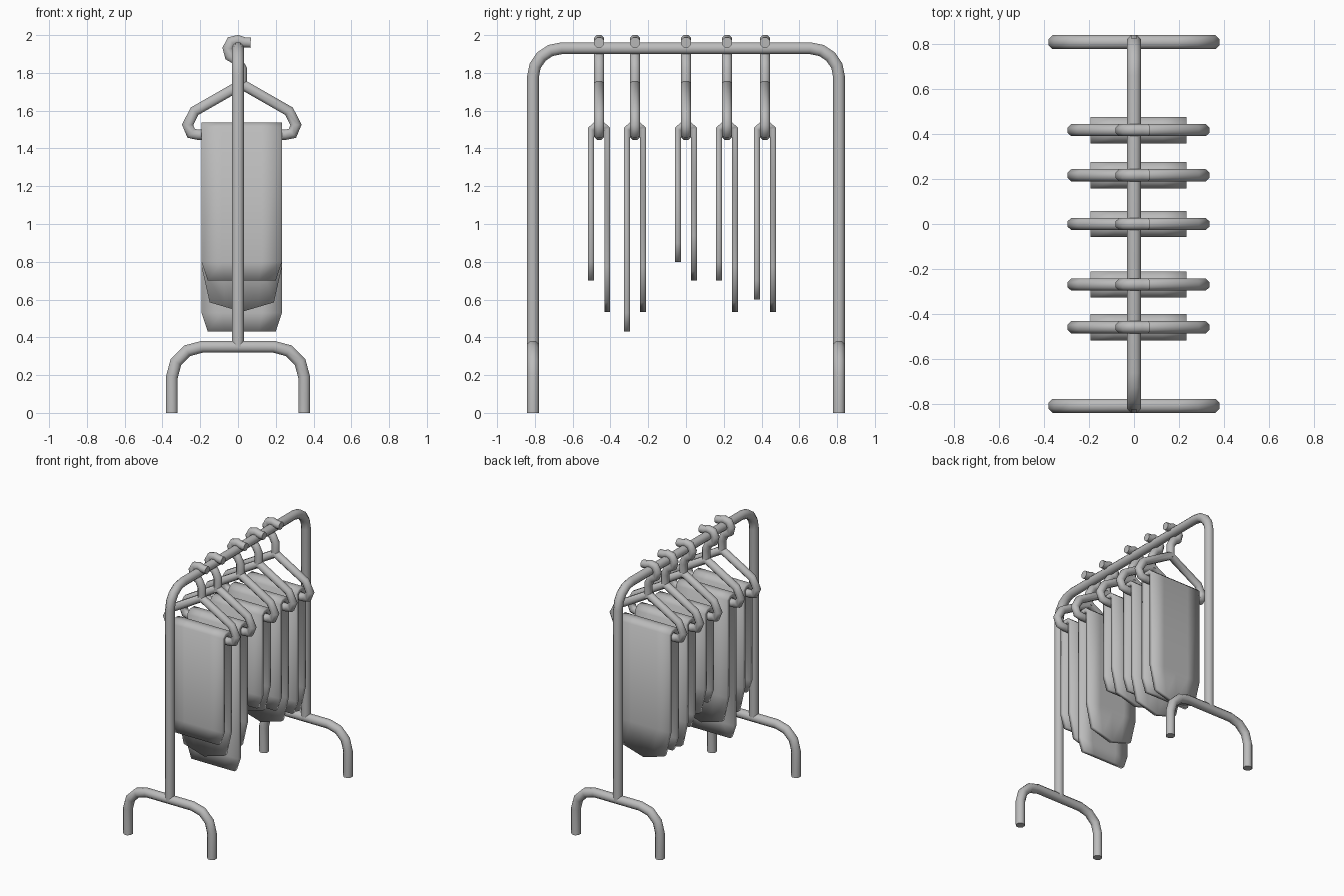
import bpy, bmesh, math
from mathutils import Vector

cube = bpy.data.objects.get("Cube")
if cube:
    bpy.data.objects.remove(cube, do_unlink=True)

grey = bpy.data.materials.new("plain grey")
grey.use_nodes = True
GREY = (0.5, 0.5, 0.5, 1)
grey.diffuse_color = GREY
grey.node_tree.nodes["Principled BSDF"].inputs["Base Color"].default_value = GREY


def make_object(name, bm, sharp_angle):
    bmesh.ops.recalc_face_normals(bm, faces=bm.faces)
    mesh = bpy.data.meshes.new(name)
    bm.to_mesh(mesh)
    bm.free()
    mesh.materials.append(grey)
    obj = bpy.data.objects.new(name, mesh)
    bpy.context.collection.objects.link(obj)
    bpy.ops.object.select_all(action='DESELECT')
    obj.select_set(True)
    bpy.context.view_layer.objects.active = obj
    bpy.ops.object.shade_smooth_by_angle(angle=math.radians(sharp_angle))
    return obj


def tube(name, path, radius, place, closed=False, sides=8):
    """Sweep a mitred round tube along a flat path; place(u, v, depth) gives 3D."""
    pts = [Vector(p) for p in path]
    n = len(pts)
    bm = bmesh.new()
    rings = []
    for i, p in enumerate(pts):
        before = pts[i - 1] if i or closed else None
        after = pts[(i + 1) % n] if i < n - 1 or closed else None
        d_in = (p - before).normalized() if before else (after - p).normalized()
        d_out = (after - p).normalized() if after else d_in
        mean = (d_in + d_out).normalized()
        side = Vector((-mean.y, mean.x)) / max(mean.dot(d_in), 0.6)
        ring = []
        for k in range(sides):
            a = math.tau * (k + 0.5) / sides
            r = radius / math.cos(math.pi / sides)
            q = p + side * math.cos(a) * r
            ring.append(bm.verts.new(place(q.x, q.y, math.sin(a) * r)))
        rings.append(ring)
    for i in range(n if closed else n - 1):
        a, b = rings[i], rings[(i + 1) % n]
        for k in range(sides):
            m = (k + 1) % sides
            bm.faces.new((a[k], a[m], b[m], b[k]))
    if not closed:
        bm.faces.new(rings[0])
        bm.faces.new(rings[-1])
    return make_object(name, bm, 60)


def arch(half, top, bottom, bend, steps):
    """Upside-down U with rounded corners."""
    right = [(half, bottom)]
    for s in range(steps + 1):
        a = math.pi / 2 * s / steps
        right.append((half - bend + bend * math.cos(a), top - bend + bend * math.sin(a)))
    return right + [(-u, v) for u, v in reversed(right)]


# Rail frame and the two arched feet
tube("rail_frame", arch(0.81, 1.93, 0.35, 0.15, 4), 0.031, lambda u, v, d: (d, u, v))
for name, y in (("front_foot", -0.81), ("back_foot", 0.81)):
    tube(name, arch(0.35, 0.35, 0, 0.16, 3), 0.031, lambda u, v, d: (u, y + d, v))

MID = 0.02
ARM = [(0.25, 1.597), (0.287, 1.525), (0.268, 1.48), (0.23, 1.472)]
HOOK = [(0.02, 1.72), (0.02, 1.82), (-0.005, 1.868), (-0.043, 1.89), (-0.054, 1.93),
        (-0.035, 1.965), (0.0, 1.973), (0.03, 1.962), (0.067, 1.96)]


def hanger(label, y):
    place = lambda u, v, d: (u, y + d, v)
    loop = [(MID, 1.74)] + [(MID + u, v) for u, v in ARM]
    loop += [(MID - u, v) for u, v in reversed(ARM)]
    tube(label + "_hanger_frame", loop, 0.027, place, closed=True)
    tube(label + "_hanger_hook", HOOK, 0.027, place)


def garment(label, y, front_hem, back_hem):
    """Sheet draped over the bar: straight front hem, pointed back hem."""
    # rows: y offset, height, half width, rise of the hem towards the sides
    rows = [(-0.043, front_hem, 0.18, 0), (-0.043, front_hem + 0.1, 0.213, 0),
            (-0.043, 1.503, 0.213, 0), (-0.02, 1.523, 0.213, 0),
            (0.02, 1.523, 0.213, 0), (0.043, 1.503, 0.213, 0),
            (0.043, back_hem + 0.24, 0.213, 0), (0.043, back_hem, 0.17, 0.05)]
    bm = bmesh.new()
    grid = [[bm.verts.new((MID + t * w, y + dy, z + rise * abs(t)))
             for t in (-1, -0.5, 0, 0.5, 1)] for dy, z, w, rise in rows]
    for a, b in zip(grid, grid[1:]):
        for k in range(len(a) - 1):
            bm.faces.new((a[k], a[k + 1], b[k + 1], b[k]))
    obj = make_object(label + "_garment", bm, 180)
    solid = obj.modifiers.new("thickness", 'SOLIDIFY')
    solid.thickness = 0.031
    solid.offset = 0
    solid.use_even_offset = True


# Five hangers along the rail, each with its garment
for label, y, front_hem, back_hem in (
        ("first", -0.46, 0.70, 0.535), ("second", -0.27, 0.43, 0.535),
        ("third", 0.0, 0.80, 0.70), ("fourth", 0.217, 0.70, 0.535),
        ("fifth", 0.418, 0.60, 0.535)):
    hanger(label, y)
    garment(label, y, front_hem, back_hem)
